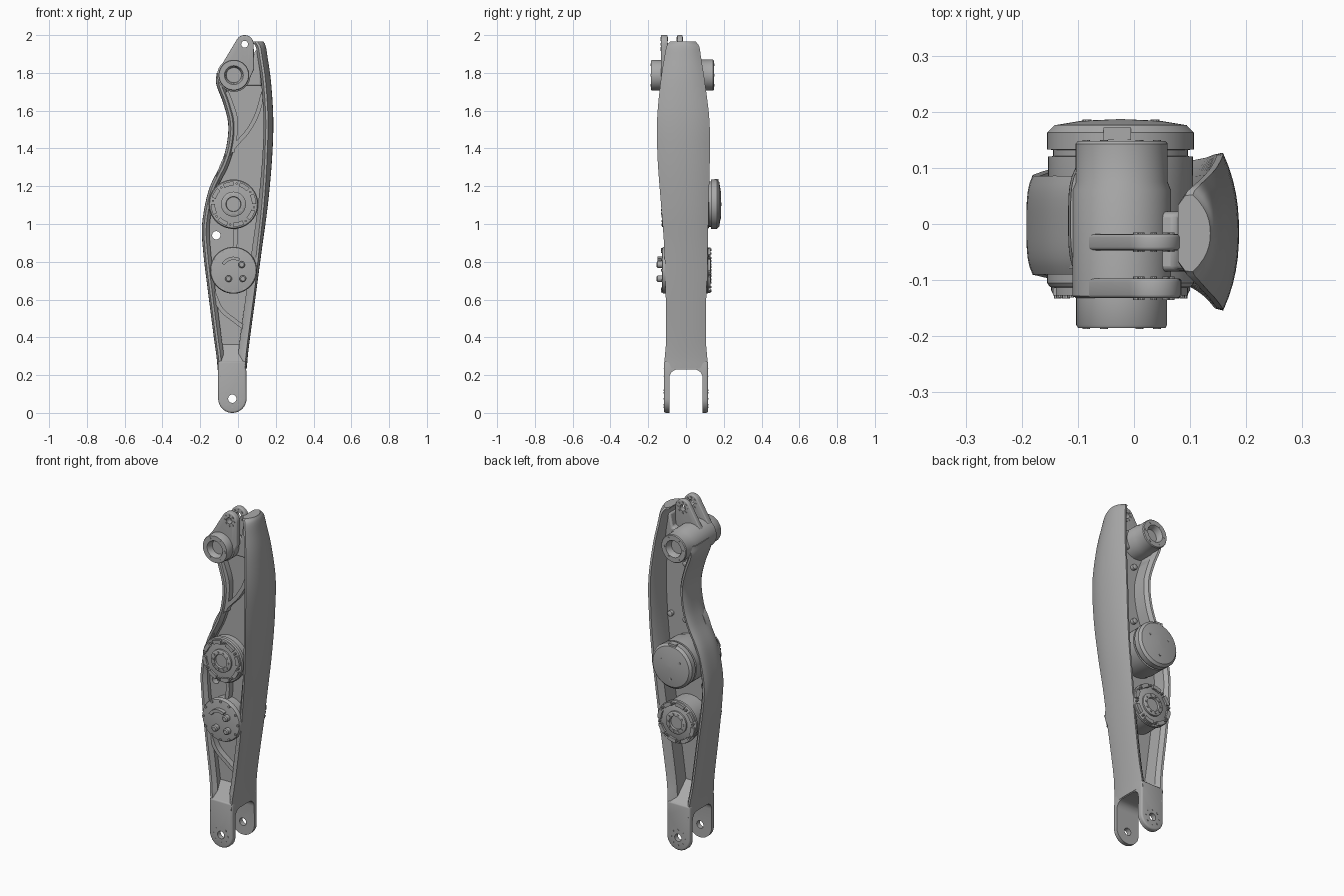
import bpy, bmesh, math
from mathutils import Vector
from mathutils.geometry import convex_hull_2d

if "Cube" in bpy.data.objects:
    bpy.data.objects.remove(bpy.data.objects["Cube"])

grey = bpy.data.materials.new("cast_metal_grey")
grey.diffuse_color = (0.4, 0.4, 0.4, 1)
grey.use_nodes = True
grey.node_tree.nodes["Principled BSDF"].inputs["Base Color"].default_value = grey.diffuse_color
TAU = 2 * math.pi


def skin(bm, rings):
    """Bridge equal-length closed rings and cap both ends."""
    vs = [[bm.verts.new(p) for p in r] for r in rings]
    n = len(vs[0])
    for a, b in zip(vs, vs[1:]):
        for i in range(n):
            bm.faces.new((a[i], a[(i + 1) % n], b[(i + 1) % n], b[i]))
    bm.faces.new(vs[0])
    bm.faces.new(vs[-1])


def finish(name, bm, bevel=0):
    bmesh.ops.recalc_face_normals(bm, faces=bm.faces)
    me = bpy.data.meshes.new(name)
    bm.to_mesh(me)
    bm.free()
    me.materials.append(grey)
    ob = bpy.data.objects.new(name, me)
    bpy.context.collection.objects.link(ob)
    if bevel:
        m = ob.modifiers.new("edge", 'BEVEL')
        m.width, m.segments, m.limit_method = bevel, 3, 'ANGLE'
        m.angle_limit = math.radians(40)
    return ob


def cut(ob, cutter):
    m = ob.modifiers.new("cut", 'BOOLEAN')
    m.operation, m.solver, m.object = 'DIFFERENCE', 'EXACT', cutter
    bpy.context.view_layer.objects.active = ob
    for mod in list(ob.modifiers):
        bpy.ops.object.modifier_apply(modifier=mod.name)
    bpy.data.objects.remove(cutter)


def prism(bm, pts, lo, hi):
    """Extrude an xz outline along y."""
    skin(bm, [[(x, y, z) for x, z in pts] for y in (lo, hi)])


def circle(x, z, r, n=40):
    return [(x + r * math.cos(TAU * i / n), z + r * math.sin(TAU * i / n)) for i in range(n)]


def hull(pts):
    return [pts[i] for i in convex_hull_2d([Vector(p) for p in pts])]


def lathe(bm, x, z, prof, n=56):
    skin(bm, [[(px, y, pz) for px, pz in circle(x, z, r, n)] for r, y in prof])


def bolts(bm, x, z, rad, count, r, lo, hi, start=0.0):
    for i in range(count):
        a = start + TAU * i / count
        prism(bm, circle(x + rad * math.cos(a), z + rad * math.sin(a), r, 10), lo, hi)


def arc_pad(bm, x, z, r0, r1, a0, a1, lo, hi):
    ang = [math.radians(a0 + (a1 - a0) * i / 8) for i in range(9)]
    pts = [(x + r1 * math.cos(a), z + r1 * math.sin(a)) for a in ang]
    pts += [(x + r0 * math.cos(a), z + r0 * math.sin(a)) for a in reversed(ang)]
    prism(bm, pts, lo, hi)


def spline(pts, n=6):
    p = [Vector(q) for q in pts]
    p = [2 * p[0] - p[1]] + p + [2 * p[-1] - p[-2]]
    out = []
    for a, b, c, d in zip(p, p[1:], p[2:], p[3:]):
        for i in range(n):
            t = i / n
            out.append(0.5 * (2 * b + (c - a) * t + (2 * a - 5 * b + 4 * c - d) * t * t
                              + (3 * b - a - 3 * c + d) * t ** 3))
    return out + [p[-2]]


def x_at(samples, z):
    for a, b in zip(samples, samples[1:]):
        if a[0] <= z <= b[0]:
            return a[1] + (b[1] - a[1]) * (z - a[0]) / (b[0] - a[0])
    return samples[-1][1] if z > samples[-1][0] else samples[0][1]


def wall(name, samples, side, bulge_lo, bulge_hi, thick, power, flat):
    """Bowed outer face, flat inner face, tapering to thin front and back rims."""
    bm = bmesh.new()
    rings = []
    for i, (z, xo, yf, yb) in enumerate(samples):
        a, b = samples[max(i - 1, 0)], samples[min(i + 1, len(samples) - 1)]
        k = min(1.25, math.hypot(1, (b[1] - a[1]) / (b[0] - a[0])))
        f = min(1, max(0, (z - 0.7) / 0.7))
        bulge = bulge_lo + (bulge_hi - bulge_lo) * f
        c, h = (yf + yb) / 2, (yb - yf) / 2
        sec = [(bulge * abs(t) ** power, t) for t in [-1 + j / 6 for j in range(13)]]
        rim = bulge + 0.012
        inner = max(thick, rim + 0.008)
        sec += [(rim, 0.98), (inner, flat), (inner, -flat), (rim, -0.98)]
        rings.append([(xo - side * d * k, c + h * t, z) for d, t in sec])
    skin(bm, rings)
    return finish(name, bm)


# outer walls: z, outer x, front y, back y
right = spline([(0.235, 0.047, -0.118, 0.118), (0.3, 0.052, -0.112, 0.112), (0.4, 0.064, -0.105, 0.105),
                (0.6, 0.091, -0.107, 0.107), (0.87, 0.127, -0.115, 0.115), (1.1, 0.158, -0.132, 0.12),
                (1.34, 0.18, -0.15, 0.126), (1.55, 0.187, -0.153, 0.124), (1.75, 0.175, -0.135, 0.1),
                (1.88, 0.157, -0.115, 0.08), (1.94, 0.147, -0.103, 0.07), (1.965, 0.136, -0.085, 0.052)])
left = spline([(0.19, -0.105, -0.118, 0.118), (0.29, -0.113, -0.112, 0.112), (0.4, -0.128, -0.1, 0.1),
               (0.65, -0.16, -0.097, 0.097), (0.85, -0.184, -0.092, 0.09), (1.0, -0.19, -0.09, 0.086),
               (1.18, -0.155, -0.09, 0.086), (1.32, -0.09, -0.09, 0.086), (1.42, -0.06, -0.09, 0.088),
               (1.53, -0.052, -0.09, 0.09), (1.635, -0.077, -0.09, 0.095), (1.74, -0.115, -0.09, 0.1),
               (1.8, -0.113, -0.085, 0.1)])
wall("right_wall", right, 1, 0.01, 0.028, 0.052, 2.3, 0.72)
wall("left_wall", left, -1, 0.01, 0.013, 0.04, 4, 0.75)

# thin web between the walls, with a through hole
bm = bmesh.new()
rings = []
for i in range(61):
    z = 0.26 + 1.54 * i / 60
    xl, xr = x_at(left, z) + 0.02, x_at(right, z) - 0.03
    rings.append([(xl, -0.045, z), (xr, -0.045, z), (xr, -0.01, z), (xl, -0.01, z)])
skin(bm, rings)
web = finish("web", bm)
bm = bmesh.new()
prism(bm, circle(-0.115, 0.94, 0.022, 24), -0.3, 0.3)
cut(web, finish("hole_cutter", bm))

# curved stiffening ribs on the front of the web
bm = bmesh.new()
for path in ([(-0.12, 1.2), (-0.08, 1.32), (-0.02, 1.41), (0.05, 1.49), (0.1, 1.58), (0.135, 1.7)],
             [(-0.06, 1.7), (-0.015, 1.57), (-0.015, 1.47), (-0.03, 1.38)],
             [(-0.13, 0.64), (-0.09, 0.55), (-0.02, 0.49), (0.04, 0.445)],
             [(-0.02, 0.86), (-0.012, 0.92), (-0.015, 0.99)],
             [(0.09, 1.1), (0.11, 1.1), (0.13, 1.1)]):
    s = spline(path)
    rings = []
    for i, p in enumerate(s):
        d = (s[min(i + 1, len(s) - 1)] - s[max(i - 1, 0)]).normalized() * 0.011
        a, b = p + Vector((-d.y, d.x)), p - Vector((-d.y, d.x))
        rings.append([(a.x, -0.08, a.y), (b.x, -0.08, b.y), (b.x, -0.04, b.y), (a.x, -0.04, a.y)])
    skin(bm, rings)
finish("front_ribs", bm)

# small bolts on the back of the web
bm = bmesh.new()
for x, z in ((0.0, 1.64), (0.1, 1.32), (0.0, 1.31)):
    lathe(bm, x, z, [(0.016, -0.02), (0.016, 0.01), (0.008, 0.014)], 16)
finish("web_bolts", bm)

# fork at the bottom with an arched gap and pin holes
bm = bmesh.new()
prism(bm, hull(circle(-0.03, 0.075, 0.075) + [(-0.103, 0.2), (-0.106, 0.275), (0.043, 0.275), (0.044, 0.2)]),
      -0.117, 0.117)
fork = finish("fork", bm, 0.01)
bm = bmesh.new()
arch = [(-0.088, -0.1), (0.088, -0.1)]
arch += [(s * (0.043 + 0.045 * math.cos(a)), 0.185 + 0.045 * math.sin(a))
         for s, angs in ((1, range(0, 91, 15)), (-1, range(90, -1, -15))) for a in map(math.radians, angs)]
skin(bm, [[(x, y, z) for y, z in arch] for x in (-0.3, 0.3)])
arch_cutter = finish("arch_cutter", bm)
cut(bpy.data.objects["left_wall"], arch_cutter.copy())
cut(fork, arch_cutter)
bm = bmesh.new()
prism(bm, circle(-0.03, 0.075, 0.022, 24), -0.3, 0.3)
cut(fork, finish("pin_cutter", bm))
bm = bmesh.new()
for s in (-1, 1):
    bolts(bm, -0.03, 0.075, 0.045, 8, 0.005, s * 0.116, s * 0.119)
finish("fork_bolts", bm)

# sloped floor running from the fork up into the web on both sides
bm = bmesh.new()
skin(bm, [[(x0, -0.112, 0.272), (x0 + 0.005, -0.04, 0.37), (x0 + 0.005, -0.015, 0.37), (x0, 0.112, 0.272)]
          for x0 in (-0.1, 0.04)])
finish("fork_slope", bm)

# two round joint housings
JX, MZ, LZ = -0.024, 1.105, 0.755
bm = bmesh.new()
lathe(bm, JX, MZ, [(0.11, -0.115), (0.126, -0.112), (0.131, -0.105), (0.131, -0.085), (0.124, -0.08),
                   (0.124, 0.0), (0.129, 0.02), (0.129, 0.12), (0.12, 0.121), (0.12, 0.132), (0.131, 0.133),
                   (0.131, 0.163), (0.118, 0.176), (0.07, 0.184), (0.001, 0.187)])
prism(bm, [(-0.054, 1.225), (-0.005, 1.225), (-0.005, 1.238), (-0.054, 1.238)], 0.15, 0.172)
bolts(bm, JX, MZ, 0.07, 3, 0.008, 0.17, 0.186, 0.5)
finish("middle_joint", bm)
bm = bmesh.new()
lathe(bm, JX, LZ, [(0.112, -0.127), (0.12, -0.125), (0.124, -0.118), (0.124, -0.1), (0.116, -0.095),
                   (0.116, 0.095), (0.124, 0.1), (0.124, 0.114), (0.118, 0.118)])
arc_pad(bm, JX, LZ, 0.055, 0.072, 60, 150, -0.15, -0.12)
for x, z in ((0.02, 0.785), (0.026, 0.71), (-0.05, 0.71)):
    lathe(bm, x, z, [(0.018, -0.12), (0.018, -0.15), (0.012, -0.155)], 16)
bolts(bm, JX, LZ, 0.112, 12, 0.007, -0.133, -0.12)
finish("lower_joint", bm)

# bolted hub faces: front of the middle joint and back of the lower one
for name, z, face, s in (("middle_hub", MZ, -0.113, -1), ("lower_hub", LZ, 0.116, 1)):
    bm = bmesh.new()
    lathe(bm, JX, z, [(0.066, face), (0.066, face + s * 0.012), (0.06, face + s * 0.016),
                      (0.04, face + s * 0.016), (0.038, face + s * 0.004), (0.001, face + s * 0.004)], 40)
    bolts(bm, JX, z, 0.051, 10, 0.006, face, face + s * 0.02)
    for a in range(0, 360, 45):
        arc_pad(bm, JX, z, 0.098, 0.12, a, a + 28, face - s * 0.01, face + s * 0.014)
    bolts(bm, JX, z, 0.11, 8, 0.006, face, face + s * 0.018, math.radians(36))
    finish(name, bm)

# upper pivot: cross tube with recessed, bolted ends
UX, UZ = -0.022, 1.788
bm = bmesh.new()
lathe(bm, UX, UZ, [(0.001, -0.15), (0.04, -0.15), (0.045, -0.178), (0.05, -0.185), (0.078, -0.185),
                   (0.081, -0.18), (0.081, -0.132), (0.088, -0.128), (0.088, 0.06), (0.082, 0.075),
                   (0.082, 0.143), (0.078, 0.148), (0.05, 0.148), (0.045, 0.14), (0.04, 0.11), (0.001, 0.11)])
for lo, hi in ((-0.187, -0.18), (0.14, 0.15)):
    bolts(bm, UX, UZ, 0.063, 6, 0.007, lo, hi)
finish("upper_pivot", bm)

# top clevis: two lugs with a ringed, bored eye
for name, lo, hi in (("front_lug", -0.132, -0.097), ("back_lug", -0.047, -0.018)):
    bm = bmesh.new()
    prism(bm, hull(circle(UX, UZ, 0.084) + circle(0.035, 1.952, 0.048) + [(0.085, 1.82)]), lo, hi)
    lug = finish(name, bm, 0.006)
    bm = bmesh.new()
    prism(bm, circle(0.035, 1.952, 0.018, 24), -0.3, 0.3)
    cut(lug, finish("eye_cutter", bm))
    bm = bmesh.new()
    for y in (lo, hi):
        bolts(bm, 0.035, 1.952, 0.031, 8, 0.006, y - 0.003, y + 0.003)
    finish(name + "_bolts", bm)

# solid block tying the pivot to the right wall
bm = bmesh.new()
prism(bm, [(0.0, 1.73), (0.125, 1.73), (0.12, 1.92), (0.09, 1.92), (0.075, 1.84), (0.0, 1.83)], -0.085, 0.022)
finish("top_block", bm, 0.01)

bpy.ops.object.select_all(action='SELECT')
bpy.context.view_layer.objects.active = web
bpy.ops.object.shade_smooth_by_angle(angle=math.radians(35))
